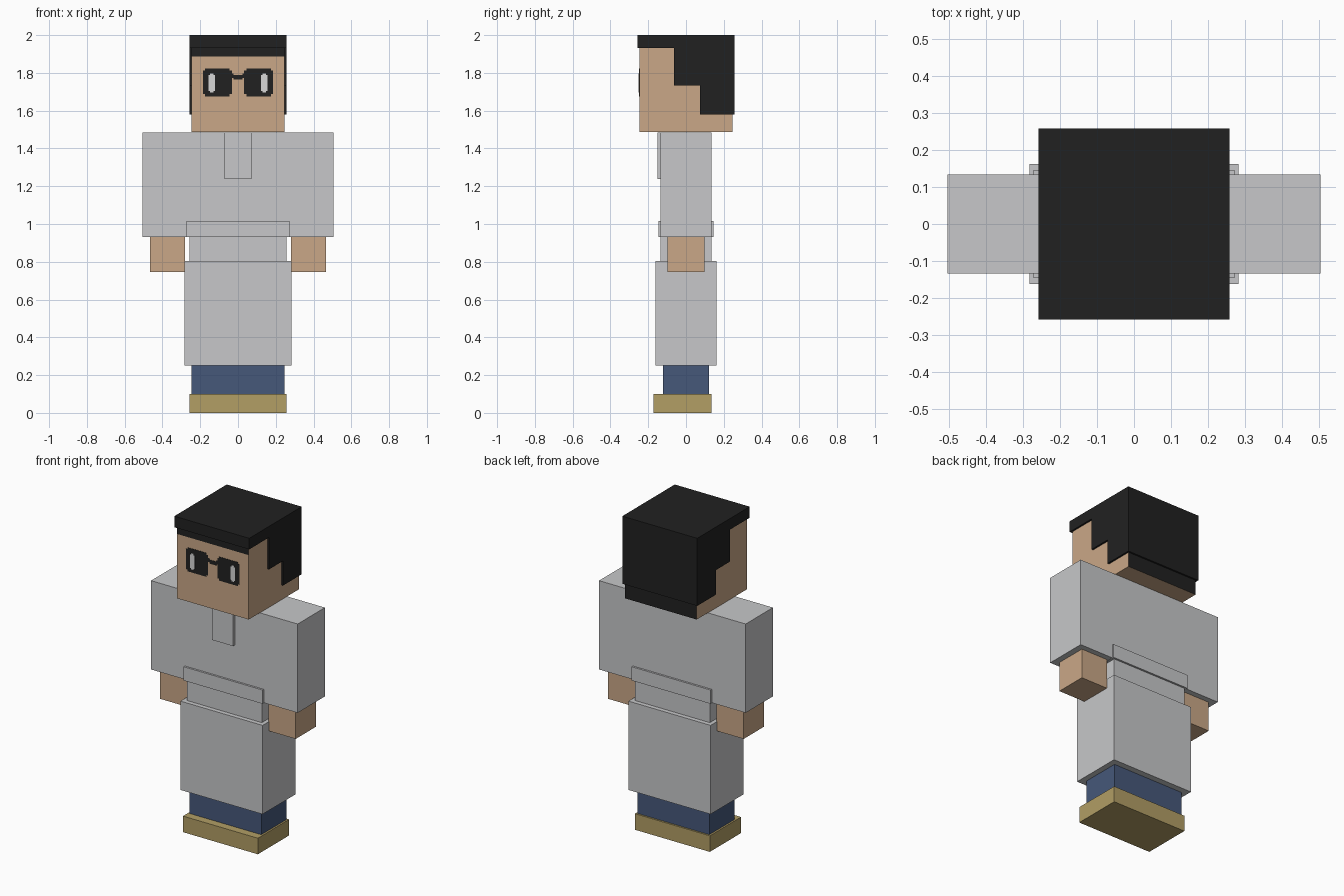
import bpy, bmesh

if "Cube" in bpy.data.objects:
    bpy.data.objects.remove(bpy.data.objects["Cube"])


def material(name, rgb):
    m = bpy.data.materials.new(name)
    m.diffuse_color = (*rgb, 1.0)
    m.use_nodes = True
    m.node_tree.nodes["Principled BSDF"].inputs["Base Color"].default_value = m.diffuse_color
    return m


GREY = material("robe grey", (0.57, 0.575, 0.585))
SKIN = material("skin", (0.59, 0.39, 0.242))
BLACK = material("hair black", (0.0152, 0.0152, 0.0152))
BLUE = material("trouser blue", (0.061, 0.098, 0.195))
TAN = material("shoe tan", (0.445, 0.342, 0.13))
WHITE = material("lens glint", (0.68, 0.68, 0.68))


def prism(name, pts, axis, lo, hi, *mats):
    """Extrude a 2D outline along axis 'x' (points are y, z) or 'y' (points are x, z)."""
    def place(p, d):
        return (d, p[0], p[1]) if axis == "x" else (p[0], d, p[1])
    bm = bmesh.new()
    a = [bm.verts.new(place(p, lo)) for p in pts]
    b = [bm.verts.new(place(p, hi)) for p in pts]
    bm.faces.new(a)
    bm.faces.new(b[::-1])
    n = len(pts)
    for i in range(n):
        j = (i + 1) % n
        bm.faces.new((a[j], a[i], b[i], b[j]))
    bmesh.ops.recalc_face_normals(bm, faces=bm.faces)
    me = bpy.data.meshes.new(name)
    bm.to_mesh(me)
    bm.free()
    for m in mats:
        me.materials.append(m)
    ob = bpy.data.objects.new(name, me)
    bpy.context.collection.objects.link(ob)
    return ob


def box(name, x, y, z, *mats):
    pts = [(x[0], z[0]), (x[1], z[0]), (x[1], z[1]), (x[0], z[1])]
    return prism(name, pts, "y", y[0], y[1], *mats)


def stepped_plate(name, cx, cz, w, h, s, y, mat):
    """Thin plate with one square notch at every corner."""
    pts = []
    for sx, sz in ((-1, -1), (1, -1), (1, 1), (-1, 1)):
        corner = [(sx * w, sz * (h - s)), (sx * (w - s), sz * (h - s)), (sx * (w - s), sz * h)]
        pts += corner if sx * sz > 0 else corner[::-1]
    return prism(name, [(cx + px, cz + pz) for px, pz in pts], "y", y, -0.246, mat)


# Clothing and legs
box("shoes", (-0.258, 0.258), (-0.173, 0.134), (0, 0.1), TAN)
box("trousers", (-0.247, 0.247), (-0.123, 0.123), (0.1, 0.27), BLUE)
box("robe_skirt", (-0.283, 0.283), (-0.162, 0.162), (0.252, 0.805), GREY)
box("robe_waist", (-0.258, 0.258), (-0.134, 0.134), (0.8, 0.94), GREY)
box("robe_top", (-0.505, 0.505), (-0.134, 0.134), (0.932, 1.485), GREY)
box("belt", (-0.272, 0.272), (-0.146, 0.146), (0.93, 1.016), GREY)
box("collar_placket", (-0.072, 0.072), (-0.151, -0.13), (1.238, 1.484), GREY)

# Hands
for side, s in (("left", 1), ("right", -1)):
    x = sorted((s * 0.281, s * 0.467))
    box(side + "_hand", x, (-0.099, 0.099), (0.746, 0.94), SKIN)

# Head: dark fringe band on the face and dark nape on the back
head = box("head", (-0.247, 0.247), (-0.247, 0.247), (1.487, 1.98), SKIN, BLACK)
bm = bmesh.new()
bm.from_mesh(head.data)
bmesh.ops.bisect_plane(bm, geom=bm.verts[:] + bm.edges[:] + bm.faces[:],
                       plane_co=(0, 0, 1.888), plane_no=(0, 0, 1))
bm.normal_update()
for f in bm.faces:
    fringe = f.normal.y < -0.5 and f.calc_center_median().z > 1.888
    f.material_index = int(fringe or f.normal.y > 0.5)
bm.to_mesh(head.data)
bm.free()

# Hair: stepped side profile
hair = [(-0.258, 2.0), (-0.258, 1.931), (-0.064, 1.931), (-0.064, 1.732),
        (0.075, 1.732), (0.075, 1.579), (0.258, 1.579), (0.258, 2.0)]
prism("hair", hair, "x", -0.258, 0.258, BLACK)

# Sunglasses with a pale glint on each lens
for side, s in (("left", 1), ("right", -1)):
    stepped_plate(side + "_lens", s * 0.109, 1.75, 0.076, 0.074, 0.011, -0.249, BLACK)
    stepped_plate(side + "_glint", s * 0.139, 1.746, 0.016, 0.05, 0.008, -0.251, WHITE)
bridge = [(-0.04, 1.772), (-0.024, 1.772), (-0.024, 1.764), (0.024, 1.764), (0.024, 1.772),
          (0.04, 1.772), (0.04, 1.797), (0.024, 1.797), (0.024, 1.788), (-0.024, 1.788),
          (-0.024, 1.797), (-0.04, 1.797)]
prism("glasses_bridge", bridge, "y", -0.2485, -0.246, BLACK)
